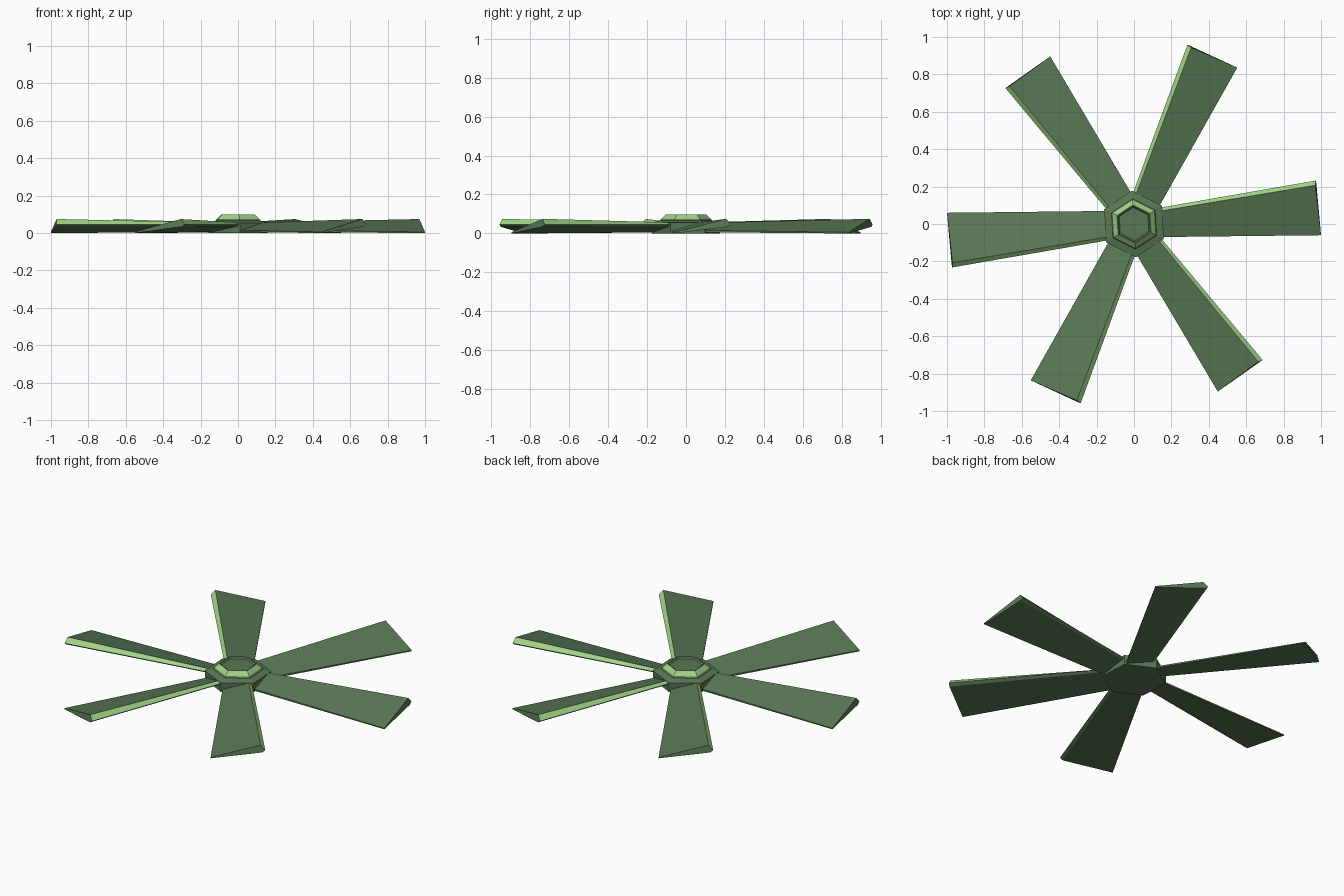
import bpy, bmesh
from math import radians, cos, sin
from mathutils import Matrix

if "Cube" in bpy.data.objects:
    bpy.data.objects.remove(bpy.data.objects["Cube"])


def material(name, rgb):
    m = bpy.data.materials.new(name)
    m.diffuse_color = (*rgb, 1)
    m.use_nodes = True
    m.node_tree.nodes["Principled BSDF"].inputs["Base Color"].default_value = m.diffuse_color
    return m


GREEN = material("dark_green", (0.10, 0.19, 0.09))
LIGHT = material("light_green", (0.35, 0.65, 0.24))


def loft(name, rings, light_face):
    """Bridge closed rings, cap both ends; light_face(ring, side) picks the trim."""
    bm = bmesh.new()
    loops = [[bm.verts.new(p) for p in r] for r in rings]
    n = len(loops[0])
    for k in range(len(loops) - 1):
        a, b = loops[k], loops[k + 1]
        for i in range(n):
            j = (i + 1) % n
            f = bm.faces.new((a[i], a[j], b[j], b[i]))
            f.material_index = int(light_face(k, i))
    bm.faces.new(loops[0][::-1])
    bm.faces.new(loops[-1])
    bmesh.ops.recalc_face_normals(bm, faces=bm.faces)
    me = bpy.data.meshes.new(name)
    bm.to_mesh(me)
    bm.free()
    me.materials.append(GREEN)
    me.materials.append(LIGHT)
    ob = bpy.data.objects.new(name, me)
    bpy.context.collection.objects.link(ob)
    return ob


# Hexagonal hub with a raised, light-trimmed cap: (radius, z) profile
profile = [(0.175, 0), (0.178, 0.055), (0.135, 0.066), (0.128, 0.075),
           (0.102, 0.098), (0.096, 0.098), (0.088, 0.09)]
hexagon = [radians(93.5 + 60 * i) for i in range(6)]
loft("hub", [[(r * cos(a), r * sin(a), z) for a in hexagon] for r, z in profile],
     lambda k, i: k == 3)

# Pitched blade: trailing bottom, trailing top, front top, nose, lower front
root = [(0.12, -0.07, 0.006), (0.12, -0.07, 0.016), (0.12, 0.066, 0.056),
        (0.12, 0.084, 0.045), (0.12, 0.072, 0.035)]
tip = [(1.0, -0.06, 0.0), (1.0, -0.06, 0.006), (0.97, 0.207, 0.075),
       (0.972, 0.232, 0.047), (0.975, 0.215, 0.034)]
blade = loft("blade_1", [root, tip], lambda k, i: i == 2)

# Repeat the blade around the hub
for n in range(1, 6):
    copy = blade.copy()
    copy.name = f"blade_{n + 1}"
    copy.matrix_world = Matrix.Rotation(radians(60 * n), 4, "Z")
    bpy.context.collection.objects.link(copy)
